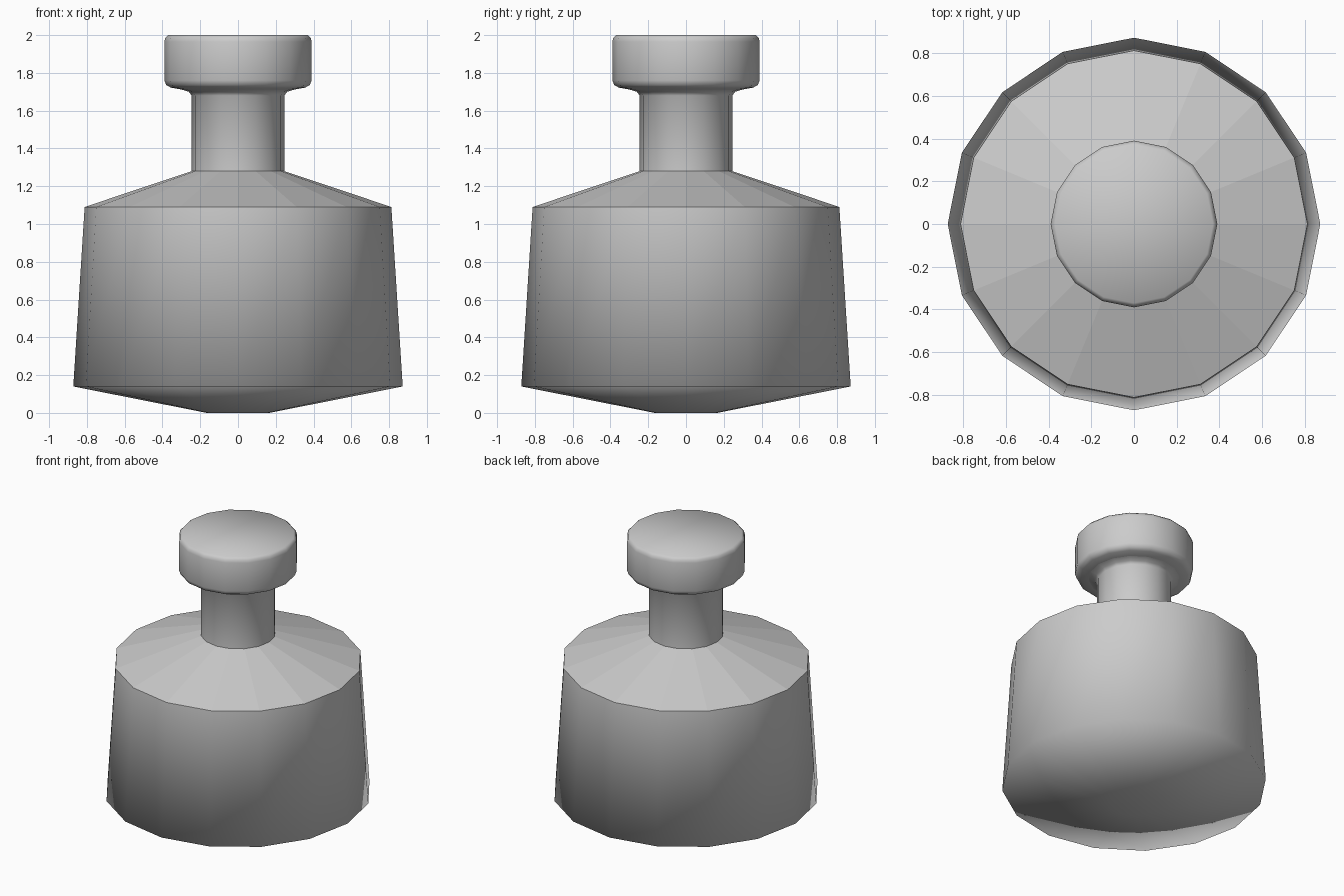
import bpy, bmesh, math

if "Cube" in bpy.data.objects:
    bpy.data.objects.remove(bpy.data.objects["Cube"])

SIDES = 16


def lathe(name, profile, smooth=True, cap_start=False, cap_end=False, sharp_deg=None):
    """Revolve (radius, z) points, listed bottom to top, around the z axis."""
    bm = bmesh.new()
    rings = []
    for r, z in profile:
        rings.append([bm.verts.new((r * math.cos(math.tau * i / SIDES),
                                    r * math.sin(math.tau * i / SIDES), z))
                      for i in range(SIDES)])
    for low, high in zip(rings, rings[1:]):
        for i in range(SIDES):
            j = (i + 1) % SIDES
            bm.faces.new((low[i], low[j], high[j], high[i]))
    if cap_start:
        bm.faces.new(rings[0][::-1])
    if cap_end:
        bm.faces.new(rings[-1])
    for f in bm.faces:
        f.smooth = smooth
    if sharp_deg is not None:
        for e in bm.edges:
            if len(e.link_faces) == 2 and e.calc_face_angle() > math.radians(sharp_deg):
                e.smooth = False
    mesh = bpy.data.meshes.new(name)
    bm.to_mesh(mesh)
    bm.free()
    obj = bpy.data.objects.new(name, mesh)
    bpy.context.collection.objects.link(obj)
    return obj


# Flask body: small flat foot, shallow cone and tapered wall, softly shaded
lathe("body", [(0.165, 0), (0.872, 0.14), (0.812, 1.09)], cap_start=True)

# Faceted shoulder
lathe("shoulder", [(0.812, 1.09), (0.245, 1.28)], smooth=False)

# Neck with a small flare under the stopper
lathe("neck", [(0.245, 1.28), (0.245, 1.68), (0.26, 1.70), (0.30, 1.712)])

# Stopper with chamfered rims
lathe("stopper", [(0.30, 1.712), (0.355, 1.722), (0.38, 1.735), (0.39, 1.76),
                  (0.39, 1.965), (0.385, 1.985), (0.37, 2.0)],
      cap_end=True, sharp_deg=50)
